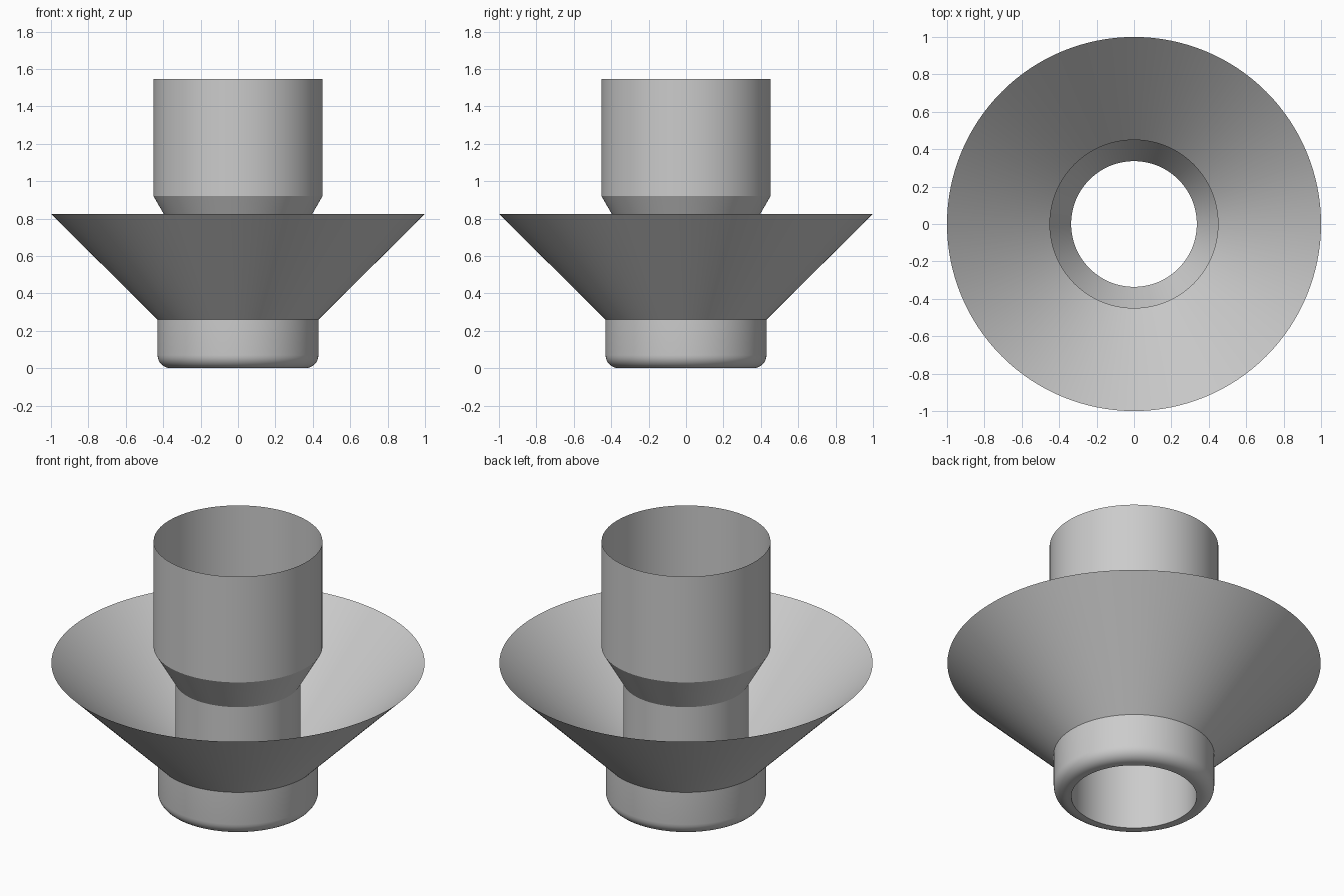
import bpy
import bmesh
from math import radians, sin, cos, pi

old = bpy.data.objects.get("Cube")
if old:
    bpy.data.objects.remove(old, do_unlink=True)

# Single plain grey
grey = bpy.data.materials.new("light_grey")
grey.use_nodes = True
colour = (0.6, 0.6, 0.6, 1)
grey.diffuse_color = colour
grey.node_tree.nodes["Principled BSDF"].inputs["Base Color"].default_value = colour


def revolve(name, profile, steps=128):
    """Spin a (radius, height) profile around the z axis into a thin sheet."""
    bm = bmesh.new()
    verts = [bm.verts.new((r, 0, z)) for r, z in profile]
    edges = [bm.edges.new(pair) for pair in zip(verts, verts[1:])]
    bmesh.ops.spin(bm, geom=verts + edges, cent=(0, 0, 0), axis=(0, 0, 1),
                   angle=2 * pi, steps=steps, use_merge=True)
    bmesh.ops.remove_doubles(bm, verts=bm.verts, dist=0.0001)
    bmesh.ops.recalc_face_normals(bm, faces=bm.faces)
    mesh = bpy.data.meshes.new(name)
    bm.to_mesh(mesh)
    bm.free()
    mesh.materials.append(grey)
    obj = bpy.data.objects.new(name, mesh)
    bpy.context.collection.objects.link(obj)
    bpy.ops.object.select_all(action='DESELECT')
    obj.select_set(True)
    bpy.context.view_layer.objects.active = obj
    bpy.ops.object.shade_smooth_by_angle(angle=radians(25))
    return obj


PIPE, COLLAR, CUP = 0.336, 0.43, 0.452
FILLET = 0.07

# Upper socket, tapering down into the inner pipe
revolve("upper_socket", [(CUP, 1.545), (CUP, 0.92), (PIPE, 0.72)])
revolve("inner_pipe", [(PIPE, 0.72), (PIPE, 0)])

# Lower collar folds back up around the pipe with a rounded bottom edge
fillet = [(COLLAR - FILLET + FILLET * sin(a), FILLET - FILLET * cos(a))
          for a in (i * pi / 16 for i in range(9))]
revolve("lower_collar", [(PIPE, 0)] + fillet + [(COLLAR, 0.26)])

# Wide flared skirt
revolve("flared_skirt", [(COLLAR, 0.26), (1, 0.825)])
